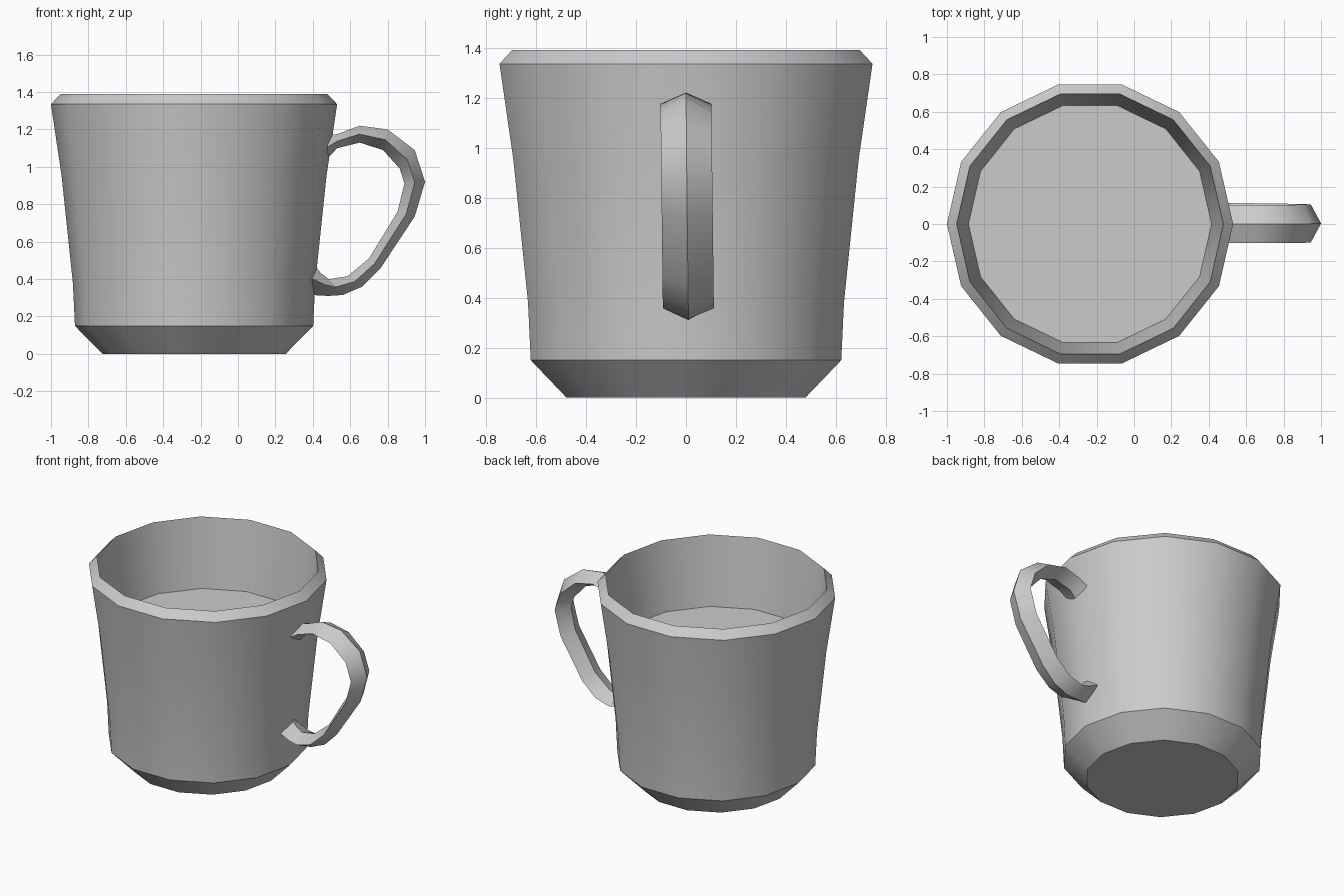
import bpy, bmesh
from math import sin, cos, pi, radians

if "Cube" in bpy.data.objects:
    bpy.data.objects.remove(bpy.data.objects["Cube"])


def make_object(name, bm):
    bmesh.ops.recalc_face_normals(bm, faces=bm.faces)
    mesh = bpy.data.meshes.new(name)
    bm.to_mesh(mesh)
    bm.free()
    obj = bpy.data.objects.new(name, mesh)
    bpy.context.collection.objects.link(obj)
    bpy.ops.object.select_all(action='DESELECT')
    bpy.context.view_layer.objects.active = obj
    obj.select_set(True)
    bpy.ops.object.shade_smooth_by_angle(angle=radians(32))
    return obj


def loft(name, rings):
    """Skin a list of closed rings and cap both ends."""
    bm = bmesh.new()
    loops = [[bm.verts.new(p) for p in ring] for ring in rings]
    n = len(loops[0])
    for a, b in zip(loops, loops[1:]):
        for i in range(n):
            j = (i + 1) % n
            bm.faces.new((a[i], a[j], b[j], b[i]))
    bm.faces.new(loops[0])
    bm.faces.new(loops[-1])
    return make_object(name, bm)


# Cup: 14-sided lathe, outside foot to rim, then down to the inner surface
SIDES, CX = 14, -0.235
profile = [(0.49, 0), (0.637, 0.15), (0.648, 0.38), (0.708, 0.95),
           (0.765, 1.335), (0.713, 1.39), (0.65, 0.915)]
loft("cup", [[(CX + r * cos(2 * pi * i / SIDES), r * sin(2 * pi * i / SIDES), z)
              for i in range(SIDES)] for r, z in profile])

# Handle: diamond section, given by outer and inner ridge points in x, z
handle = [((0.48, 1.17), (0.475, 1.04)), ((0.53, 1.175), (0.53, 1.10)),
          ((0.65, 1.22), (0.65, 1.13)), ((0.80, 1.20), (0.775, 1.09)),
          ((0.945, 1.09), (0.865, 0.99)), ((1.0, 0.92), (0.89, 0.91)),
          ((0.945, 0.735), (0.853, 0.76)), ((0.76, 0.455), (0.70, 0.51)),
          ((0.665, 0.36), (0.585, 0.415)), ((0.56, 0.315), (0.485, 0.40)),
          ((0.485, 0.31), (0.445, 0.43)), ((0.395, 0.315), (0.395, 0.49))]
rings = []
for (xo, zo), (xi, zi) in handle:
    xm, zm = (xo + xi) / 2, (zo + zi) / 2
    shift = 0.012 * (1.15 - zm)
    rings.append([(xo, shift, zo), (xm, shift + 0.102, zm),
                  (xi, shift, zi), (xm, shift - 0.102, zm)])
loft("handle", rings)
